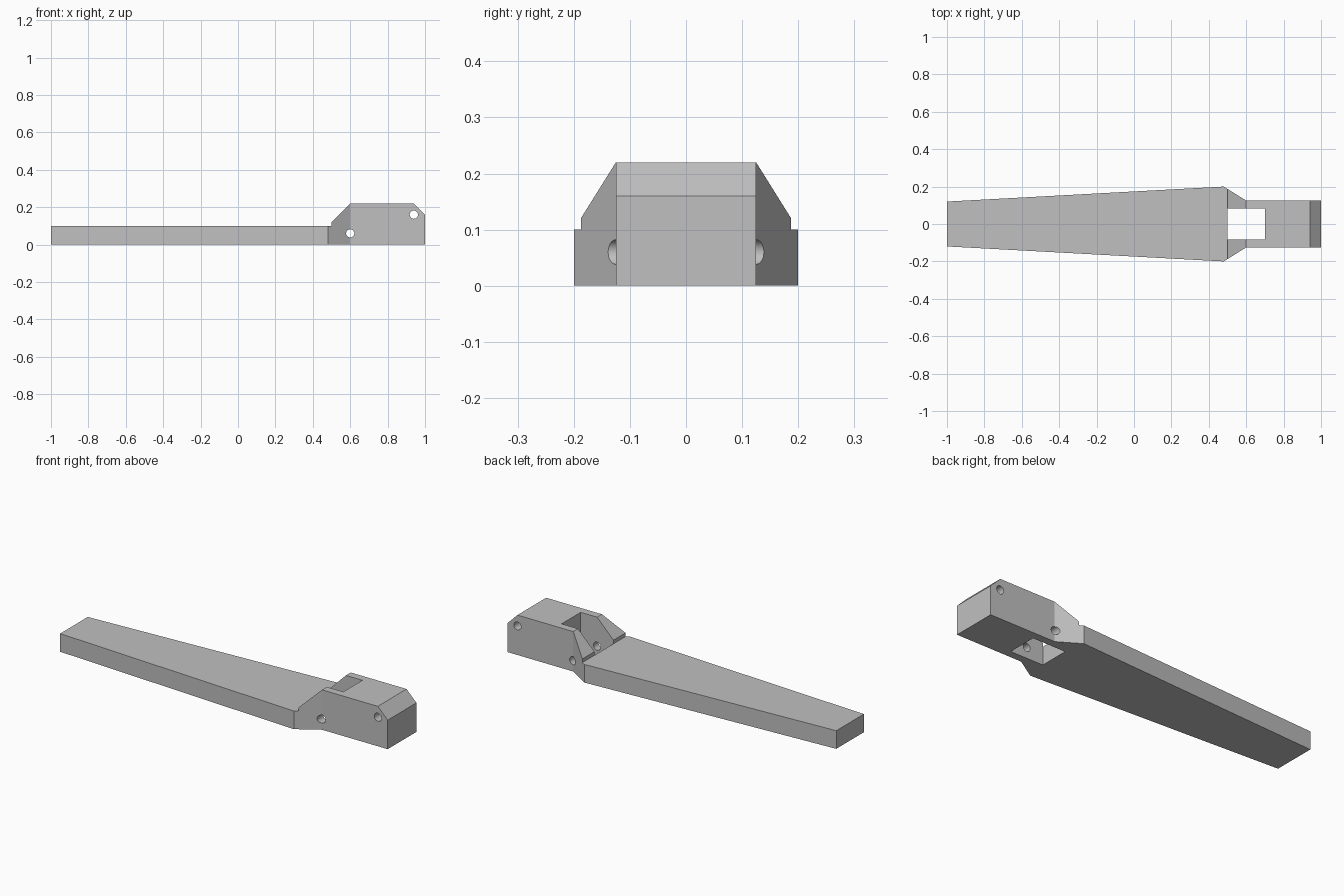
import bpy
import bmesh
import math
from mathutils import Vector

default = bpy.data.objects.get("Cube")
if default:
    bpy.data.objects.remove(default, do_unlink=True)

grey = bpy.data.materials.new("light_grey")
grey.use_nodes = True
colour = (0.53, 0.53, 0.53, 1)
grey.diffuse_color = colour
grey.node_tree.nodes["Principled BSDF"].inputs["Base Color"].default_value = colour


def prism(name, points, offset):
    """Extrude a closed outline of 3D points along an offset."""
    bm = bmesh.new()
    face = bm.faces.new([bm.verts.new(p) for p in points])
    out = bmesh.ops.extrude_face_region(bm, geom=[face])
    moved = [g for g in out["geom"] if isinstance(g, bmesh.types.BMVert)]
    bmesh.ops.translate(bm, verts=moved, vec=Vector(offset))
    bmesh.ops.recalc_face_normals(bm, faces=bm.faces)
    mesh = bpy.data.meshes.new(name)
    bm.to_mesh(mesh)
    bm.free()
    mesh.materials.append(grey)
    obj = bpy.data.objects.new(name, mesh)
    bpy.context.collection.objects.link(obj)
    return obj


def side_prism(name, outline):
    """Extrude an x-z outline right across the width."""
    return prism(name, [(x, -0.4, z) for x, z in outline], (0, 0.8, 0))


def plan_prism(name, half):
    """Mirror a half outline in y and extrude it upwards."""
    outline = half + [(x, -y) for x, y in reversed(half)]
    return prism(name, [(x, y, -0.1) for x, y in outline], (0, 0, 0.5))


def hole(name, cx, cz, radius=0.022, sides=32):
    angles = [2 * math.pi * i / sides for i in range(sides)]
    return side_prism(name, [(cx + radius * math.cos(a), cz + radius * math.sin(a))
                             for a in angles])


# Tapered plan of the whole lever
lever = plan_prism("lever_handle", [(-1, 0.12), (0.48, 0.2), (0.6, 0.125), (1, 0.125)])

# Side profile, fork slot and the two pin holes
profile = side_prism("side_profile", [(-1.1, 0), (1.1, 0), (1.1, 0.06), (0.94, 0.22),
                                      (0.6, 0.22), (0.5, 0.12), (0.5, 0.1), (-1.1, 0.1)])
slot = plan_prism("fork_slot", [(0.5, 0.083), (0.7, 0.083)])
cutters = [(profile, "INTERSECT"), (slot, "DIFFERENCE"),
           (hole("pivot_hole", 0.6, 0.06), "DIFFERENCE"),
           (hole("end_hole", 0.94, 0.16), "DIFFERENCE")]

for cutter, operation in cutters:
    cutter.hide_render = True
    mod = lever.modifiers.new(cutter.name, "BOOLEAN")
    mod.operation = operation
    mod.solver = "EXACT"
    mod.object = cutter

# Bake the cuts and discard the cutters
bpy.context.view_layer.update()
evaluated = lever.evaluated_get(bpy.context.evaluated_depsgraph_get())
finished = bpy.data.meshes.new_from_object(evaluated)
lever.modifiers.clear()
lever.data = finished
for cutter, _ in cutters:
    bpy.data.objects.remove(cutter, do_unlink=True)

finished.materials.clear()
finished.materials.append(grey)
finished.polygons.foreach_set("material_index", [0] * len(finished.polygons))

# Smooth hole walls, crisp edges elsewhere
bpy.ops.object.select_all(action="DESELECT")
lever.select_set(True)
bpy.context.view_layer.objects.active = lever
bpy.ops.object.shade_smooth_by_angle(angle=math.radians(25))
